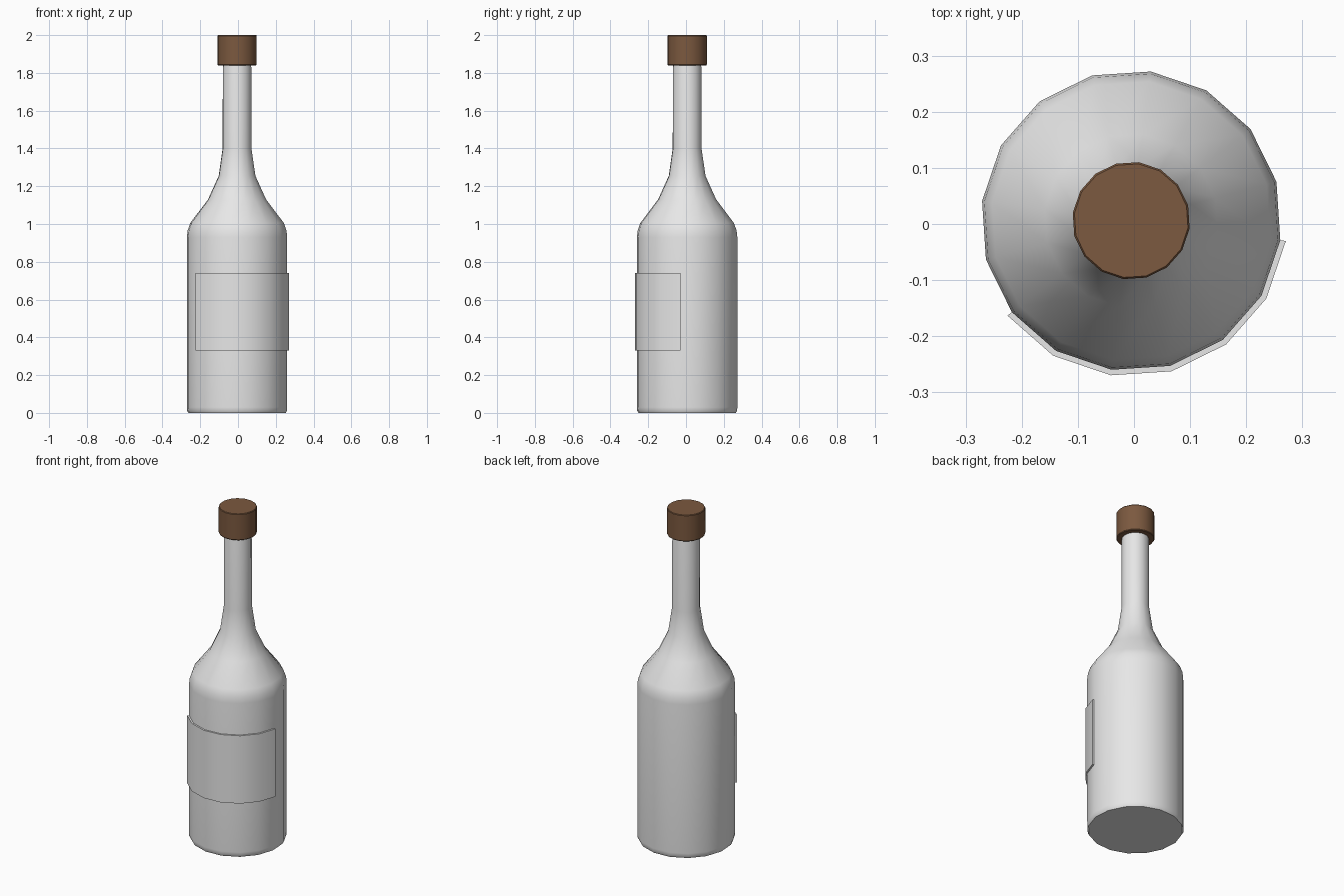
import bpy, bmesh, math

if "Cube" in bpy.data.objects:
    bpy.data.objects.remove(bpy.data.objects["Cube"])

CX, CY = -0.005, 0.006          # axis of the bottle
SIDES = 16
START = math.radians(-7.5)      # direction of the first corner


def material(name, rgb):
    m = bpy.data.materials.new(name)
    m.diffuse_color = (*rgb, 1)
    m.use_nodes = True
    m.node_tree.nodes["Principled BSDF"].inputs["Base Color"].default_value = m.diffuse_color
    return m


grey = material("pale_grey", (0.8, 0.8, 0.8))
brown = material("cork_brown", (0.2, 0.1, 0.05))


def finish(bm, name, mat):
    bmesh.ops.recalc_face_normals(bm, faces=bm.faces)
    mesh = bpy.data.meshes.new(name)
    bm.to_mesh(mesh)
    bm.free()
    ob = bpy.data.objects.new(name, mesh)
    bpy.context.collection.objects.link(ob)
    mesh.materials.append(mat)
    bpy.ops.object.select_all(action='DESELECT')
    ob.select_set(True)
    bpy.context.view_layer.objects.active = ob
    bpy.ops.object.shade_smooth_by_angle(angle=math.radians(35))
    return ob


def ring(bm, r, z, steps):
    angles = [START + i * math.tau / SIDES for i in steps]
    return [bm.verts.new((CX + r * math.cos(a), CY + r * math.sin(a), z))
            for a in angles]


def lathe(name, profile, mat):
    bm = bmesh.new()
    rings = [ring(bm, r, z, range(SIDES)) for r, z in profile]
    for a, b in zip(rings, rings[1:]):
        for i in range(SIDES):
            j = (i + 1) % SIDES
            bm.faces.new((a[i], a[j], b[j], b[i]))
    bm.faces.new(rings[0])
    bm.faces.new(rings[-1])
    return finish(bm, name, mat)


# Bottle: body, shoulder and neck in one profile
lathe("bottle", [(0.260, 0), (0.267, 0.012), (0.268, 0.03), (0.268, 0.93),
                 (0.264, 0.965), (0.250, 1.005), (0.155, 1.13),
                 (0.098, 1.255), (0.077, 1.40), (0.076, 1.83),
                 (0.072, 1.85)], grey)

# Stopper
lathe("stopper", [(0.102, 1.84), (0.105, 1.844), (0.105, 1.996),
                  (0.102, 2.0)], brown)

# Label: thin curved plate around the front, six facets wide
bm = bmesh.new()
steps = range(-6, 1)
loops = [ring(bm, r, z, steps) for r, z in
         [(0.267, 0.33), (0.278, 0.33), (0.278, 0.74), (0.267, 0.74)]]
for k in range(4):
    a, b = loops[k], loops[(k + 1) % 4]
    for i in range(len(steps) - 1):
        bm.faces.new((a[i], a[i + 1], b[i + 1], b[i]))
for end in (0, -1):
    bm.faces.new([l[end] for l in loops])
finish(bm, "label", grey)
